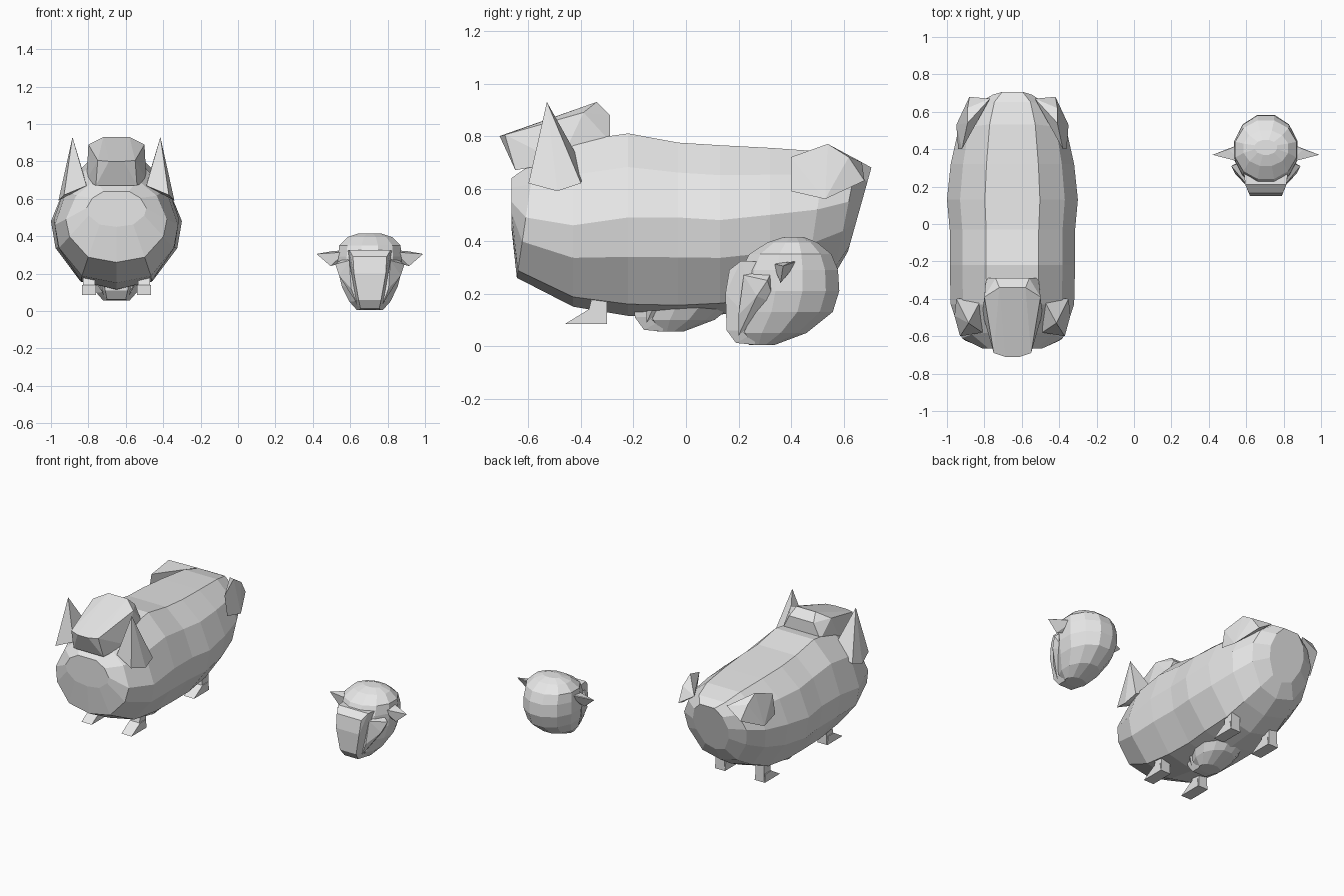
import bpy
import bmesh
from math import cos, sin, pi

cube = bpy.data.objects.get("Cube")
if cube:
    bpy.data.objects.remove(cube, do_unlink=True)

grey = bpy.data.materials.new("plain_grey")
grey.use_nodes = True
grey.diffuse_color = (0.8, 0.8, 0.8, 1)
grey.node_tree.nodes["Principled BSDF"].inputs["Base Color"].default_value = (0.8, 0.8, 0.8, 1)

BODY_X = -0.65


def finish(name, bm, origin):
    bmesh.ops.recalc_face_normals(bm, faces=bm.faces[:])
    mesh = bpy.data.meshes.new(name)
    bm.to_mesh(mesh)
    bm.free()
    mesh.materials.append(grey)
    obj = bpy.data.objects.new(name, mesh)
    obj.location = origin
    bpy.context.collection.objects.link(obj)
    return obj


def loft(name, rings, origin):
    """Skin a list of equal-length rings and cap both ends."""
    bm = bmesh.new()
    rows = [[bm.verts.new(p) for p in ring] for ring in rings]
    n = len(rows[0])
    for a, b in zip(rows, rows[1:]):
        for i in range(n):
            j = (i + 1) % n
            bm.faces.new((a[i], a[j], b[j], b[i]))
    bm.faces.new(rows[0])
    bm.faces.new(rows[-1])
    return finish(name, bm, origin)


def hull(name, points, origin, side=1):
    """Faceted solid around a few corner points."""
    bm = bmesh.new()
    for x, y, z in points:
        bm.verts.new((side * x, y, z))
    res = bmesh.ops.convex_hull(bm, input=bm.verts[:])
    loose = [v for v in bm.verts if not v.link_faces]
    bmesh.ops.delete(bm, geom=loose, context='VERTS')
    bmesh.ops.dissolve_limit(bm, angle_limit=0.03, verts=bm.verts[:], edges=bm.edges[:])
    return finish(name, bm, origin)


def both(name, points, origin):
    for label, side in (("left", 1), ("right", -1)):
        hull(label + "_" + name, points, origin, side)


def sym(points):
    return [(s * x, y, z) for x, y, z in points for s in (1, -1)]


# Fleece body: faceted sections along y (y, top, middle, bottom, half width, lean)
SECTIONS = [
    (-0.665, 0.64, 0.55, 0.45, 0.16, 0),
    (-0.61, 0.70, 0.49, 0.26, 0.27, 0.15),
    (-0.43, 0.78, 0.46, 0.15, 0.33, 0),
    (-0.22, 0.81, 0.49, 0.115, 0.335, 0),
    (-0.03, 0.775, 0.49, 0.11, 0.335, 0),
    (0.13, 0.765, 0.48, 0.12, 0.35, 0),
    (0.32, 0.755, 0.50, 0.14, 0.33, 0),
    (0.50, 0.74, 0.52, 0.20, 0.29, 0.15),
    (0.62, 0.71, 0.55, 0.27, 0.23, 0.2),
    (0.67, 0.68, 0.55, 0.36, 0.13, 0.28),
]
rings = []
for y, top, mid, low, w, lean in SECTIONS:
    up, down = top - mid, mid - low
    half = [(0.42, mid + up), (0.8, mid + 0.6 * up), (1, mid),
            (0.93, mid - 0.4 * down), (0.56, mid - 0.88 * down)]
    ring = [(w * f, z) for f, z in half] + [(0, low)]
    ring += [(-w * f, z) for f, z in reversed(half)]
    rings.append([(x, y + lean * (z - mid), z) for x, z in ring])
body_at = (BODY_X, 0, 0)
loft("fleece_body", rings, body_at)

# Neck stump with sloping cut top
hull("neck_stump", sym([
    (0.10, -0.69, 0.805), (0.04, -0.71, 0.80), (0.15, -0.39, 0.89), (0.07, -0.34, 0.93),
    (0.11, -0.65, 0.67), (0.16, -0.48, 0.70), (0.14, -0.29, 0.78), (0.09, -0.29, 0.88),
]), body_at)

# Pointed shoulder tufts
both("shoulder_tuft", [
    (0.235, -0.53, 0.93), (0.28, -0.60, 0.62), (0.31, -0.49, 0.59),
    (0.30, -0.40, 0.62), (0.16, -0.39, 0.68), (0.16, -0.58, 0.67), (0.25, -0.46, 0.77),
], body_at)

# Hip tufts
both("hip_tuft", [
    (0.12, 0.67, 0.70), (0.24, 0.54, 0.77), (0.27, 0.40, 0.72), (0.29, 0.40, 0.59),
    (0.30, 0.53, 0.56), (0.24, 0.62, 0.72), (0.23, 0.68, 0.63),
], body_at)

# Legs with forward-pointing feet
for place, shift, top in (("front", 0, 0.22), ("hind", 0.66, 0.32)):
    leg = []
    for x in (0.115, 0.18):
        leg += [(x, shift - 0.30, 0.085), (x, shift - 0.30, top),
                (x, shift - 0.35, top), (x, shift - 0.37, 0.14)]
    both(place + "_leg", leg, body_at)
    both(place + "_foot", [
        (x, shift + y, z) for x in (0.11, 0.185)
        for y, z in ((-0.46, 0.085), (-0.30, 0.085), (-0.31, 0.14), (-0.37, 0.14))
    ], body_at)


# Head: horizontal sections (z, front y, back y, half width)
LEVELS = [
    (0.005, 0.24, 0.34, 0.07),
    (0.05, 0.19, 0.46, 0.11),
    (0.13, 0.19, 0.56, 0.15),
    (0.21, 0.20, 0.585, 0.17),
    (0.29, 0.21, 0.58, 0.17),
    (0.35, 0.24, 0.555, 0.165),
    (0.395, 0.31, 0.50, 0.12),
    (0.415, 0.37, 0.45, 0.06),
]


def build_head(prefix, origin):
    rings = []
    for z, front, back, w in LEVELS:
        cy, ry = (front + back) / 2, (back - front) / 2
        angles = [(i + 0.5) * pi / 6 for i in range(12)]
        rings.append([(1.03 * w * cos(a), cy + 1.03 * ry * sin(a), z) for a in angles])
    loft(prefix + "skull", rings, origin)
    # Long flat face narrowing to the muzzle
    hull(prefix + "face", sym([
        (0.11, 0.21, 0.325), (0.09, 0.165, 0.29), (0.085, 0.15, 0.20), (0.06, 0.155, 0.06),
        (0.05, 0.19, 0.012), (0.06, 0.26, 0.005), (0.12, 0.30, 0.32), (0.09, 0.28, 0.06),
    ]), origin)
    both(prefix + "cheek", [
        (0.11, 0.22, 0.27), (0.13, 0.33, 0.29), (0.185, 0.31, 0.25),
        (0.165, 0.27, 0.19), (0.13, 0.34, 0.16), (0.10, 0.20, 0.12), (0.07, 0.20, 0.04),
    ], origin)
    both(prefix + "ear", [
        (0.13, 0.33, 0.315), (0.13, 0.43, 0.325), (0.285, 0.37, 0.305),
        (0.21, 0.36, 0.24), (0.14, 0.37, 0.26), (0.20, 0.40, 0.32),
    ], origin)


build_head("", (0.705, 0, 0))
# Second head tucked inside the fleece, chin showing below the belly
build_head("tucked_", (BODY_X, -0.35, 0.05))
